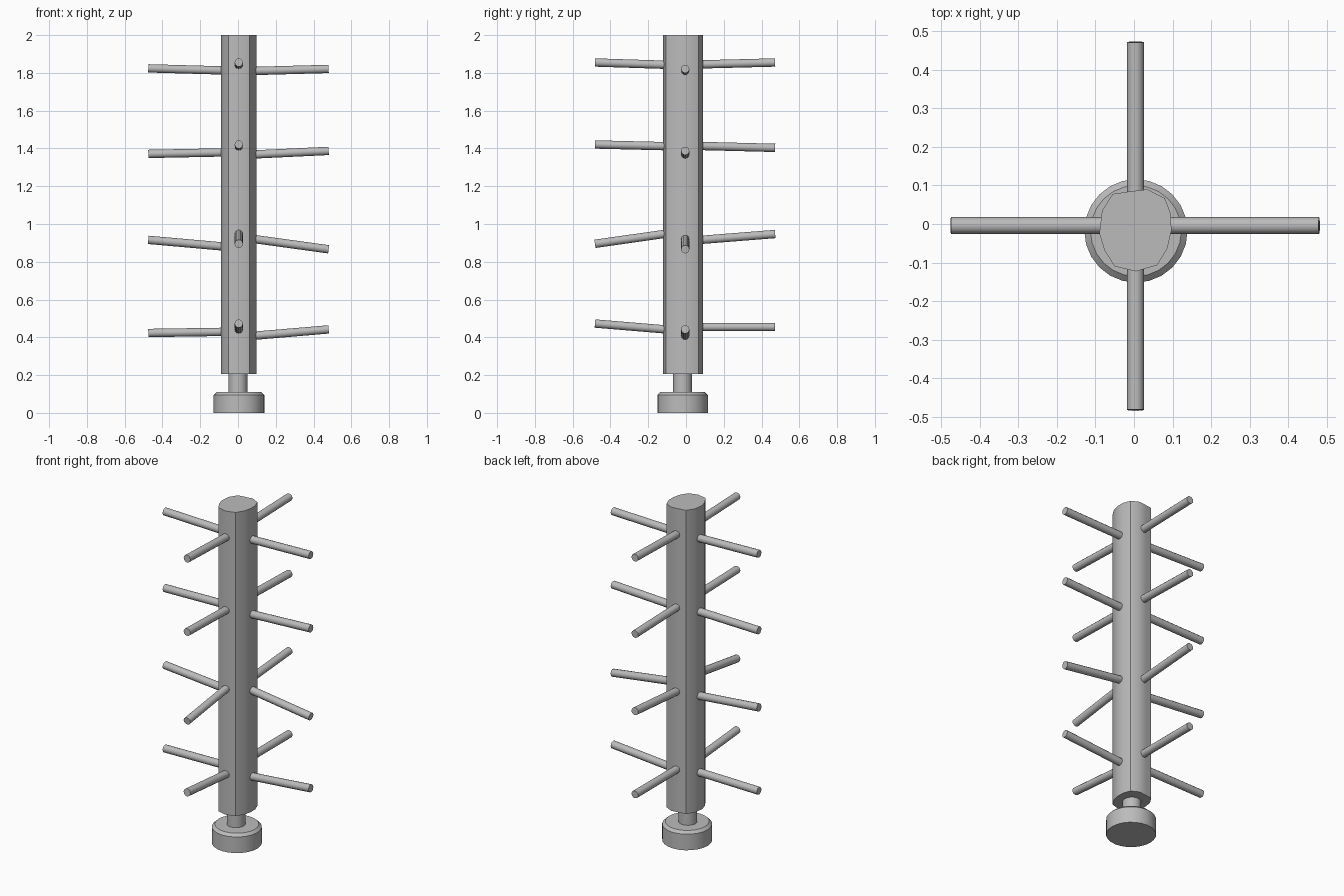
import bpy, bmesh, math
from mathutils import Vector

cube = bpy.data.objects.get("Cube")
if cube:
    bpy.data.objects.remove(cube)

grey = bpy.data.materials.new("plain grey")
grey.use_nodes = True
colour = (0.5, 0.5, 0.5, 1)
grey.diffuse_color = colour
grey.node_tree.nodes["Principled BSDF"].inputs["Base Color"].default_value = colour


def finish(name, bm):
    """Turn a bmesh into a smooth-shaded object with sharp rims."""
    bmesh.ops.recalc_face_normals(bm, faces=bm.faces)
    mesh = bpy.data.meshes.new(name)
    bm.to_mesh(mesh)
    bm.free()
    mesh.materials.append(grey)
    obj = bpy.data.objects.new(name, mesh)
    bpy.context.collection.objects.link(obj)
    bpy.ops.object.select_all(action='DESELECT')
    bpy.context.view_layer.objects.active = obj
    obj.select_set(True)
    bpy.ops.object.shade_smooth_by_angle(angle=math.radians(40))
    return obj


def loft(name, rings):
    """Skin a stack of closed rings and cap both ends."""
    bm = bmesh.new()
    loops = [[bm.verts.new(p) for p in ring] for ring in rings]
    n = len(loops[0])
    for low, high in zip(loops, loops[1:]):
        for i in range(n):
            j = (i + 1) % n
            bm.faces.new((low[i], low[j], high[j], high[i]))
    bm.faces.new(loops[0][::-1])
    bm.faces.new(loops[-1])
    return finish(name, bm)


def circle(cx, cy, z, radius, sides=24):
    steps = [2 * math.pi * i / sides for i in range(sides)]
    return [(cx + radius * math.cos(a), cy + radius * math.sin(a), z) for a in steps]


def peg(name, inner, outer, radius=0.022):
    """Straight round peg between two points."""
    a, b = Vector(inner), Vector(outer)
    bm = bmesh.new()
    bmesh.ops.create_cone(bm, cap_ends=True, segments=12, radius1=radius,
                          radius2=radius, depth=(b - a).length)
    bm.transform((b - a).to_track_quat('Z', 'Y').to_matrix().to_4x4())
    bmesh.ops.translate(bm, verts=bm.verts, vec=(a + b) / 2)
    return finish(name, bm)


# Foot with chamfered rim, and the neck above it
loft("foot", [circle(0.005, -0.018, z, r)
              for z, r in ((0, 0.134), (0.095, 0.134), (0.11, 0.118))])
loft("neck", [circle(0, -0.018, z, 0.05) for z in (0.1, 0.22)])

# Post with an irregular rounded outline
outline = [(0.035, 0.09), (-0.015, 0.084), (-0.055, 0.078), (-0.083, 0.035),
           (-0.09, -0.025), (-0.076, -0.07), (-0.05, -0.11), (0.005, -0.123),
           (0.06, -0.107), (0.086, -0.065), (0.097, -0.018), (0.096, 0.025),
           (0.08, 0.067)]
loft("post", [[(x, y, z) for x, y in outline] for z in (0.205, 2.0)])

# Pegs: height at the post and at the tip, per tier from the top down
tiers = {
    "right": [(1.813, 1.824), (1.379, 1.371), (0.881, 0.916), (0.429, 0.423)],
    "left": [(1.81, 1.821), (1.368, 1.387), (0.921, 0.866), (0.408, 0.442)],
    "front": [(1.843, 1.855), (1.412, 1.421), (0.948, 0.895), (0.442, 0.473)],
    "back": [(1.845, 1.855), (1.413, 1.403), (0.916, 0.947), (0.455, 0.455)],
}
reach = {"right": (-0.08, -0.475), "left": (0.08, 0.48),
         "front": (-0.11, -0.482), "back": (0.08, 0.472)}
for side, heights in tiers.items():
    start, end = reach[side]
    for tier, (z0, z1) in enumerate(heights, 1):
        # continue the peg a little into the post
        k = 0.04 / abs(end - start)
        inner, z_in = start - k * (end - start), z0 - k * (z1 - z0)
        if side in ("left", "right"):
            ends = (inner, -0.004, z_in), (end, -0.004, z1)
        else:
            ends = (0.004, inner, z_in), (0.004, end, z1)
        peg(f"{side}_peg_{tier}", *ends)
